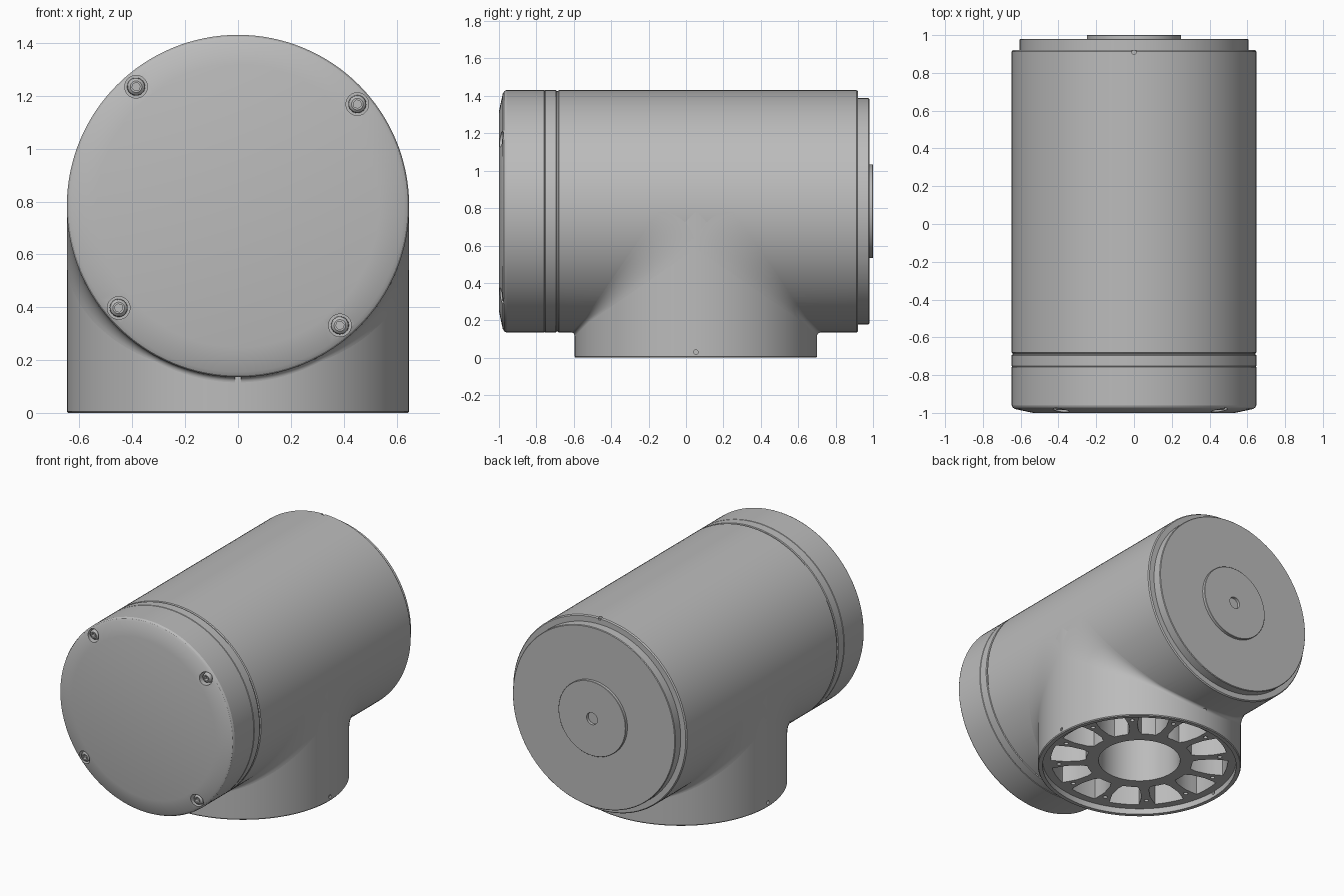
import bpy, bmesh
from math import pi, sin, cos, sqrt, radians
from mathutils import Matrix, Vector

cube = bpy.data.objects.get("Cube")
if cube:
    bpy.data.objects.remove(cube, do_unlink=True)

R = 0.648          # radius of barrel and neck
C = 0.783          # height of barrel axis
NY = 0.053         # neck axis, y
TO_Y = Matrix.Translation((0, 0, C)) @ Matrix.Rotation(-pi / 2, 4, 'X')
NECK = Matrix.Translation((0, NY, 0))

grey = bpy.data.materials.new("satin_grey")
grey.use_nodes = True
grey.diffuse_color = (0.5, 0.5, 0.5, 1)
grey.node_tree.nodes["Principled BSDF"].inputs["Base Color"].default_value = (0.5, 0.5, 0.5, 1)


def finish(name, bm, matrix=Matrix()):
    bmesh.ops.remove_doubles(bm, verts=bm.verts, dist=1e-5)
    bmesh.ops.recalc_face_normals(bm, faces=bm.faces)
    bm.transform(matrix)
    mesh = bpy.data.meshes.new(name)
    bm.to_mesh(mesh)
    bm.free()
    mesh.materials.append(grey)
    ob = bpy.data.objects.new(name, mesh)
    bpy.context.collection.objects.link(ob)
    return ob


def lathe(name, profile, matrix, segs=128, closed=False):
    """Revolve (radius, height) points about local z."""
    bm = bmesh.new()
    rings = [[bm.verts.new((r * cos(2 * pi * i / segs), r * sin(2 * pi * i / segs), h))
              for i in range(segs)] for r, h in profile]
    pairs = list(zip(rings, rings[1:])) + ([(rings[-1], rings[0])] if closed else [])
    for a, b in pairs:
        for i in range(segs):
            j = (i + 1) % segs
            bm.faces.new((a[i], a[j], b[j], b[i]))
    bmesh.ops.dissolve_degenerate(bm, dist=1e-6, edges=bm.edges)
    return finish(name, bm, matrix)


def rod(name, r, lo, hi, matrix, segs=32):
    return lathe(name, [(0, lo), (r, lo), (r, hi), (0, hi)], matrix, segs)


def activate(ob):
    bpy.ops.object.select_all(action='DESELECT')
    ob.select_set(True)
    bpy.context.view_layer.objects.active = ob


def cut(ob, cutter):
    mod = ob.modifiers.new("cut", 'BOOLEAN')
    mod.operation, mod.solver, mod.object = 'DIFFERENCE', 'EXACT', cutter
    activate(ob)
    bpy.ops.object.modifier_apply(modifier=mod.name)
    bpy.data.objects.remove(cutter, do_unlink=True)


def smooth(ob):
    activate(ob)
    bpy.ops.object.shade_smooth_by_angle(angle=radians(25))


# Barrel, opened underneath where the neck cavity sits
g = 0.006
barrel = lathe("barrel", [(0, -0.685), (R - g, -0.685), (R, -0.68), (R, 0.912),
                          (R - g, 0.92), (0, 0.92)], TO_Y)
cut(barrel, rod("cavity_cutter", 0.61, -0.5, 0.36, NECK, 96))
cut(barrel, rod("notch_cutter", 0.012, R - 0.015, R + 0.1,
                Matrix.Translation((0, 0.91, C)), 16))
smooth(barrel)

# Front cap with a sloped border and four counterbored screws
cap = lathe("front_cap", [(0, -1), (0.535, -1), (0.628, -0.98), (0.642, -0.972), (R, -0.96),
                          (R, -0.758), (R - g / 2, -0.755), (R, -0.752), (R, -0.695),
                          (R - g, -0.692), (R - g, -0.68), (0, -0.68)], TO_Y)
seats = [TO_Y @ Matrix.Rotation(radians(49.5 + 90 * k), 4, 'Z')
         @ Matrix.Translation((0.594, 0, 0)) for k in range(4)]
for seat in seats:
    cut(cap, rod("seat_cutter", 0.043, -1.1, -0.945, seat))
for k, seat in enumerate(seats):
    screw = lathe("cap_screw_%d" % (k + 1), [(0, -0.94), (0.034, -0.94), (0.034, -0.965),
                                             (0.03, -0.978), (0.022, -0.985), (0, -0.985)],
                  seat, 24)
    cut(screw, rod("hex_cutter", 0.016, -1.1, -0.962, seat, 6))
    smooth(screw)
smooth(cap)

# Rear plate and its raised boss with a centre hole
smooth(lathe("rear_plate", [(0, 0.9), (0.605, 0.9), (0.605, 0.976), (0.601, 0.98),
                            (0, 0.98)], TO_Y))
smooth(lathe("rear_boss", [(0, 0.97), (0.25, 0.97), (0.25, 0.998), (0.248, 1.0),
                           (0.04, 1.0), (0.04, 0.982), (0, 0.982)], TO_Y))

# Neck, hollow from below
neck = lathe("neck", [(0, 0.35), (0.6, 0.35), (0.6, 0.04), (0.617, 0.04), (0.617, 0),
                      (R - 0.005, 0), (R, 0.006), (R, C), (0, C)], NECK)
for side in (-1, 1):
    cut(neck, rod("notch_cutter", 0.012, -0.1, 0.1,
                  Matrix.Translation((side * R, NY, 0.03))
                  @ Matrix.Rotation(pi / 2, 4, 'Y') @ Matrix.Translation((0, 0, 0.09)), 16))
smooth(neck)

# Blend between neck and barrel, widest near the sides
bm = bmesh.new()
rows, steps = 40, 8
for sx in (-1, 1):
    for sy in (-1, 1):
        grid = []
        for i in range(rows + 1):
            s = (R - 1e-4) * sin(pi / 2 * i / rows)
            d = max(0.02, 0.2 * (1 - s / 0.633))
            x = sx * sqrt(R * R - s * s)
            arc = [pi / 2 * j / steps for j in range(steps + 1)]
            grid.append([bm.verts.new((x, NY + sy * (s + d * (1 - sin(t))),
                                       C - s - d * (1 - cos(t)))) for t in arc])
        for a, b in zip(grid, grid[1:]):
            for j in range(steps):
                bm.faces.new((a[j], a[j + 1], b[j + 1], b[j]))
blend = finish("neck_blend", bm)
# Turn every blend face outward
bm = bmesh.new()
bm.from_mesh(blend.data)
for f in bm.faces:
    c = f.calc_center_median()
    if f.normal.dot(Vector((c.x, (c.y - NY) * 0.5, -0.3))) < 0:
        f.normal_flip()
bm.to_mesh(blend.data)
bm.free()
smooth(blend)

# Spoked mounting ring inside the neck
for name, r0, r1 in (("hub_ring", 0.26, 0.34), ("outer_ring", 0.565, 0.61)):
    smooth(lathe(name, [(r0, 0.04), (r1, 0.04), (r1, 0.352), (r0, 0.352)], NECK, 96, True))

bm = bmesh.new()
outline = [(0.33, 0.045), (0.38, 0.028), (0.47, 0.028), (0.52, 0.04), (0.575, 0.055)]
outline += [(r, -w) for r, w in reversed(outline)]
for k in range(12):
    turn = Matrix.Rotation(2 * pi * (k + 0.5) / 12, 4, 'Z')
    face = bm.faces.new([bm.verts.new(turn @ Vector((r, w, 0.04))) for r, w in outline])
    top = bmesh.ops.extrude_face_region(bm, geom=[face])["geom"]
    bmesh.ops.translate(bm, verts=[v for v in top if isinstance(v, bmesh.types.BMVert)],
                        vec=(0, 0, 0.311))
spokes = finish("spokes", bm, NECK)
for k in range(12):
    hole = NECK @ Matrix.Rotation(2 * pi * (k + 0.5) / 12, 4, 'Z') @ Matrix.Translation((0.515, 0, 0))
    cut(spokes, rod("hole_cutter", 0.014, -0.1, 0.1, hole, 16))
smooth(spokes)
